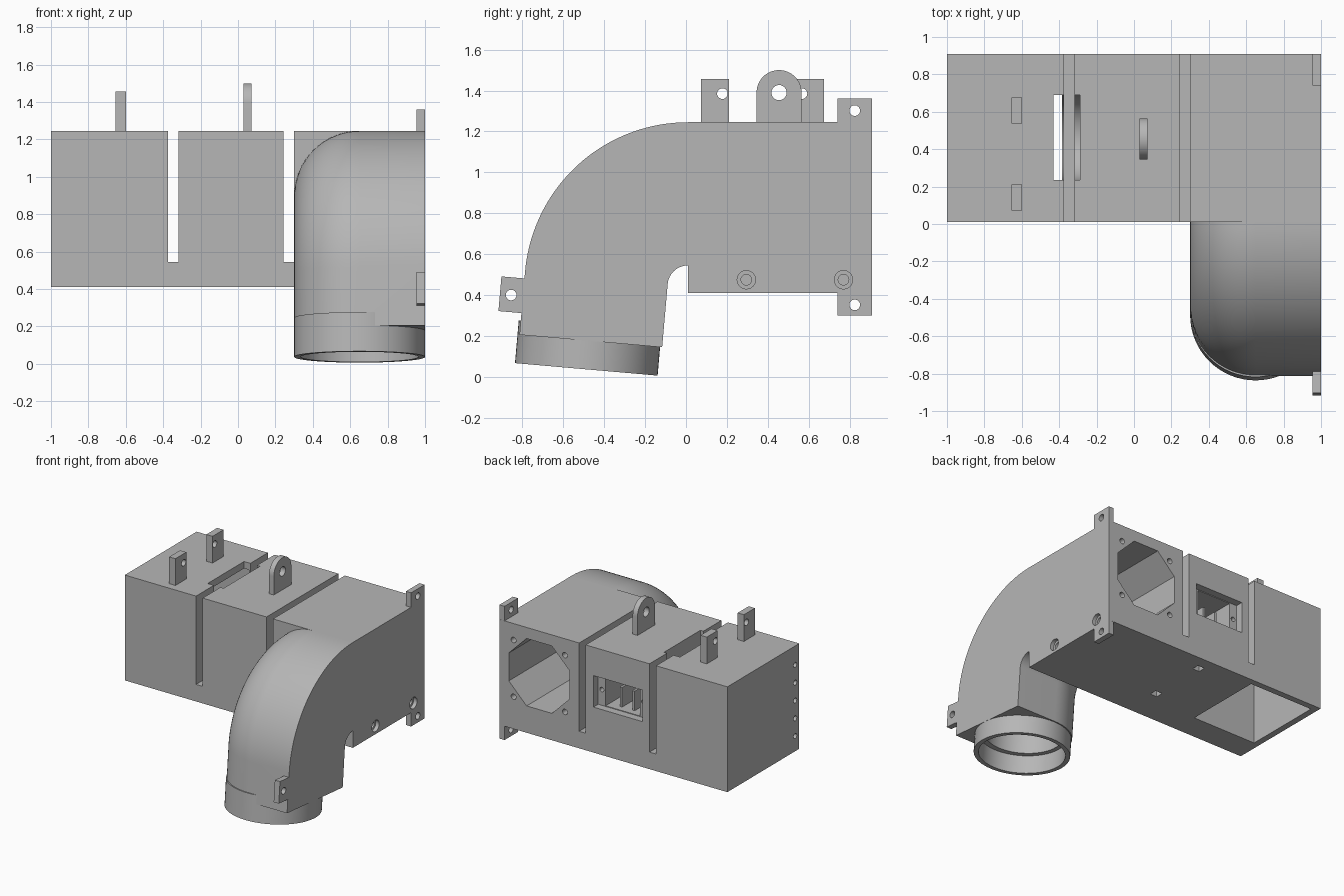
import bpy, bmesh
from math import sin, cos, pi, radians
from mathutils import Matrix, Vector

cube = bpy.data.objects.get("Cube")
if cube:
    bpy.data.objects.remove(cube, do_unlink=True)

grey = bpy.data.materials.new("plain grey")
grey.use_nodes = True
grey.diffuse_color = (0.47, 0.47, 0.47, 1)
grey.node_tree.nodes["Principled BSDF"].inputs["Base Color"].default_value = (0.47, 0.47, 0.47, 1)

BEND = radians(85)
PIVOT_Y, PIVOT_Z = 0.01, 0.445
DUCT_X, DUCT_R, NECK = 0.65, 0.35, 0.31


def finish(name, bm):
    bmesh.ops.recalc_face_normals(bm, faces=bm.faces)
    mesh = bpy.data.meshes.new(name)
    bm.to_mesh(mesh)
    bm.free()
    mesh.materials.append(grey)
    ob = bpy.data.objects.new(name, mesh)
    bpy.context.collection.objects.link(ob)
    return ob


def box(name, x, y, z, tilt=0):
    bm = bmesh.new()
    mid = Vector([(a + b) / 2 for a, b in (x, y, z)])
    size = [b - a for a, b in (x, y, z)]
    mat = Matrix.Translation(mid) @ Matrix.Rotation(tilt, 4, 'X') @ Matrix.Diagonal((*size, 1))
    bmesh.ops.create_cube(bm, size=1, matrix=mat)
    return finish(name, bm)


def rod(name, axis, mid, radius, length, sides=32, tilt=0, twist=0):
    turn = {'X': Matrix.Rotation(pi / 2, 4, 'Y'), 'Y': Matrix.Rotation(pi / 2, 4, 'X'),
            'Z': Matrix.Rotation(tilt, 4, 'X')}[axis]
    bm = bmesh.new()
    bmesh.ops.create_cone(bm, cap_ends=True, segments=sides, radius1=radius, radius2=radius,
                          depth=length,
                          matrix=Matrix.Translation(mid) @ turn @ Matrix.Rotation(twist, 4, 'Z'))
    return finish(name, bm)


def bend_point(x, u, angle, run):
    """Point on the elbow: u is the offset outwards, run the straight travel."""
    r = 0.45 + u
    return Vector((x, PIVOT_Y - r * sin(angle) - run * cos(angle),
                   PIVOT_Z + r * cos(angle) - run * sin(angle)))


def sweep(name, section, start, end, steps=36):
    stations = [(BEND * i / steps, 0) for i in range(steps + 1)] + [(BEND, end)]
    if start:
        stations.insert(0, (0, -start))
    bm = bmesh.new()
    rings = [[bm.verts.new(bend_point(x, u, a, s)) for x, u in section] for a, s in stations]
    n = len(section)
    for p, q in zip(rings, rings[1:]):
        for i in range(n):
            bm.faces.new((p[i], p[(i + 1) % n], q[(i + 1) % n], q[i]))
    bm.faces.new(rings[0])
    bm.faces.new(rings[-1])
    return finish(name, bm)


def cut(ob, *cutters, operation='DIFFERENCE'):
    bpy.context.view_layer.objects.active = ob
    for c in cutters:
        mod = ob.modifiers.new("cut", 'BOOLEAN')
        mod.operation = operation
        mod.solver = 'EXACT'
        mod.object = c
        bpy.ops.object.modifier_apply(modifier=mod.name)
        bpy.data.objects.remove(c, do_unlink=True)


# Main housing with two full-depth slots
body = box("housing", (-1, 1), (0.01, 0.91), (0.41, 1.245))
for x0, x1 in ((-0.375, -0.317), (0.243, 0.3)):
    cut(body, box("slot", (x0, x1), (-0.1, 1), (0.545, 1.4)))

# Compartment open at the bottom, and the wheel recess in the top
cut(body, box("compartment", (-0.95, -0.385), (0.22, 0.86), (0.3, 1.19)),
    box("wheel_opening", (-0.43, -0.29), (0.234, 0.69), (1.05, 1.3)),
    rod("wheel_recess", 'X', (-0.36, 0.462, 1.05), 0.2275, 0.14, 48))

# Octagonal fan opening with four screw holes
cut(body, rod("fan_opening", 'Y', (DUCT_X, 0.45, 0.89), 0.289, 1.2, 8, twist=pi / 8))
for sx in (-1, 1):
    for sz in (-1, 1):
        cut(body, rod("fan_screw", 'Y', (DUCT_X + sx * 0.225, 0.9, 0.89 + sz * 0.225), 0.022, 0.2, 16))

# Rear pocket: shallow flange seat, deeper bay, two screw holes
cut(body, box("flange_seat", (-0.255, 0.175), (0.85, 1), (0.77, 1.02)),
    box("bay", (-0.19, 0.11), (0.45, 0.9), (0.775, 1.015)))
for x in (-0.223, 0.143):
    cut(body, rod("flange_screw", 'Y', (x, 0.85, 0.895), 0.018, 0.2, 16))

# Counterbored side holes, lower openings, and a column of side holes
for y in (0.295, 0.77):
    cut(body, rod("counterbore", 'X', (1, y, 0.475), 0.045, 0.06, 24),
        rod("bore", 'X', (1, y, 0.475), 0.026, 0.3, 24))
for y in (0.31, 0.786):
    cut(body, box("lower_opening", (0.02, 0.08), (y - 0.03, y + 0.03), (0.3, 0.6)))
for i in range(5):
    cut(body, rod("side_hole", 'X', (-1, 0.06, 0.53 + i * 0.141), 0.02, 0.2, 16))

# Upright ribs inside the rear bay
ribs = [box("bay_rib", (x, x + 0.02), (0.44, 0.8), (0.765, 0.93)) for x in (-0.11, 0.0)]

# Elbow: half-round on the inner side, square on the outer side
arc = [(DUCT_X - DUCT_R * sin(pi * i / 32), DUCT_R * cos(pi * i / 32)) for i in range(33)]
elbow = sweep("elbow_duct", arc + [(1, -DUCT_R), (1, DUCT_R)], 0, NECK)
bore = [(DUCT_X + 0.28 * cos(2 * pi * i / 48), 0.28 * sin(2 * pi * i / 48)) for i in range(48)]
cut(elbow, sweep("duct_bore", bore, 0.1, NECK + 0.1))

# Round outlet collar
mid = bend_point(DUCT_X, 0.01, BEND, NECK + 0.035)
collar = rod("outlet_collar", 'Z', mid, DUCT_R, 0.21, 64, tilt=BEND - pi / 2)
cut(collar, rod("collar_bore", 'Z', mid, 0.315, 0.4, 64, tilt=BEND - pi / 2))

# Square lugs on the top
lugs = []
for y0, hole_y in ((0.073, 0.178), (0.538, 0.567)):
    lug = box("top_lug", (-0.655, -0.6), (y0, y0 + 0.137), (1.235, 1.457))
    cut(lug, rod("hole", 'X', (-0.63, hole_y, 1.385), 0.026, 0.2, 24))
    lugs.append(lug)

# Rounded hanging lug
ring = box("round_lug", (0.03, 0.072), (0.345, 0.565), (1.235, 1.39))
cut(ring, rod("cap", 'X', (0.051, 0.455, 1.39), 0.11, 0.042, 64), operation='UNION')
cut(ring, rod("hole", 'X', (0.051, 0.455, 1.39), 0.037, 0.2, 32))

# Mounting ears on the outer side
for z0, z1, hole_z in ((1.235, 1.36, 1.302), (0.3, 0.42, 0.352)):
    ear = box("mounting_ear", (0.955, 1), (0.74, 0.909), (z0, z1))
    cut(ear, rod("hole", 'X', (0.98, 0.825, hole_z), 0.026, 0.2, 24))
    lugs.append(ear)
ear = box("elbow_ear", (0.955, 1), (-0.91, -0.785), (0.316, 0.486), tilt=BEND - pi / 2)
cut(ear, rod("hole", 'X', (0.98, -0.855, 0.4), 0.026, 0.2, 24))

# Smooth curved faces, crisp edges
bpy.ops.object.select_all(action='DESELECT')
for ob in [body, elbow, collar, ring, ear] + lugs + ribs:
    ob.select_set(True)
bpy.context.view_layer.objects.active = body
bpy.ops.object.shade_smooth_by_angle(angle=radians(30))
